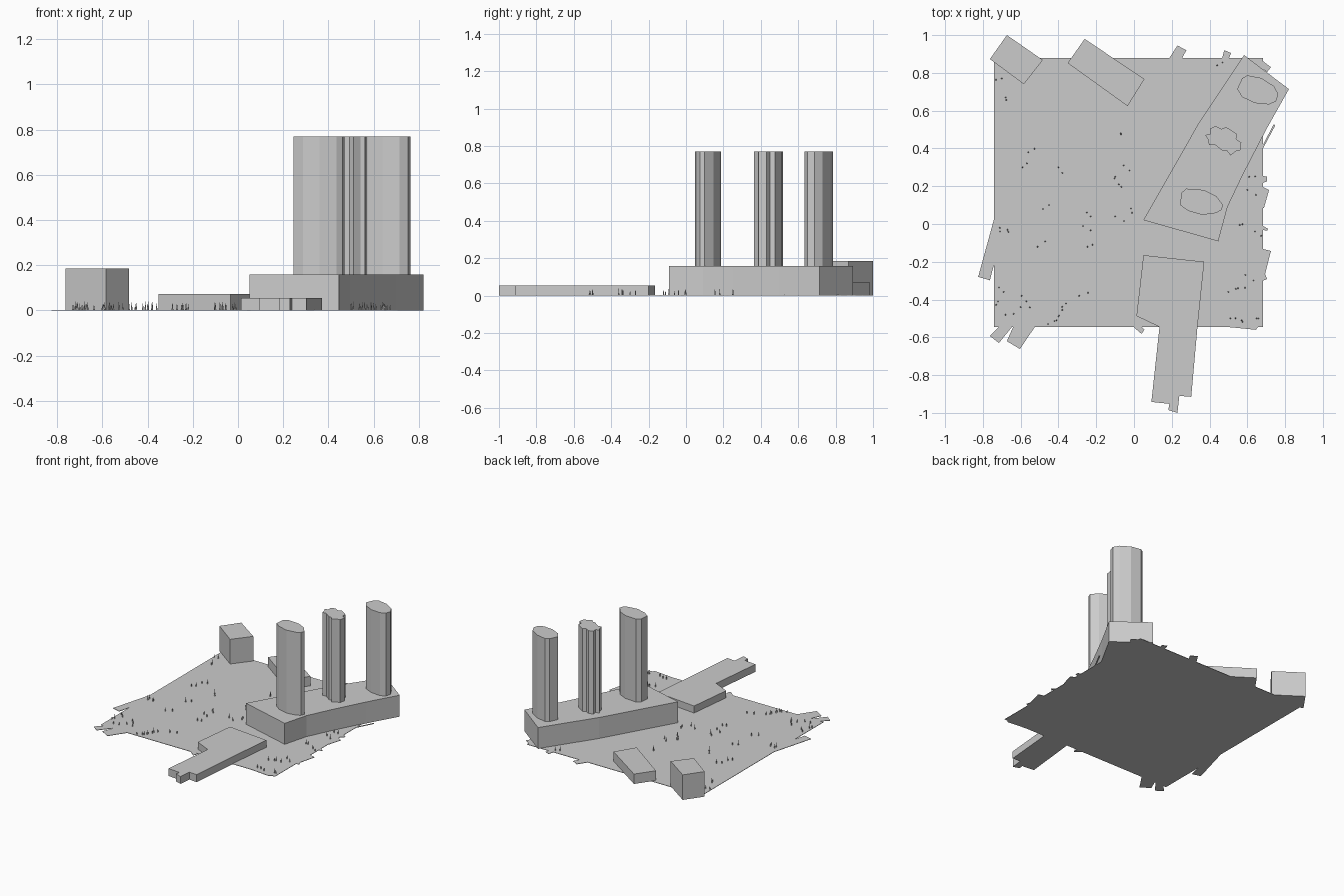
import bpy, bmesh, random
from math import pi, cos, sin
from mathutils import Matrix

random.seed(4)


def finish(name, bm):
    bmesh.ops.recalc_face_normals(bm, faces=bm.faces)
    mesh = bpy.data.meshes.new(name)
    bm.to_mesh(mesh)
    bm.free()
    ob = bpy.data.objects.new(name, mesh)
    bpy.context.collection.objects.link(ob)
    return ob


def prism(name, pts, top, bottom=0.0):
    """Vertical extrusion of a plan outline."""
    bm = bmesh.new()
    face = bm.faces.new([bm.verts.new((x, y, bottom)) for x, y in pts])
    geo = bmesh.ops.extrude_face_region(bm, geom=[face])["geom"]
    for v in geo:
        if isinstance(v, bmesh.types.BMVert):
            v.co.z = top
    return finish(name, bm)


# site plate
T = 0.003
X0, X1, Y0, Y1 = -0.74, 0.683, -0.545, 0.88
prism("site_plate", [(X0, Y0), (X1, Y0), (X1, Y1), (X0, Y1)], T)

# road and path stubs running off the plate edges
stubs = [
    [(X0, 0.03), (-0.825, -0.28), (-0.763, -0.298), (X0, -0.21)],
    [(-0.715, Y0), (-0.763, -0.593), (-0.715, -0.63), (-0.646, Y0)],
    [(-0.64, Y0), (-0.673, -0.62), (-0.604, -0.662), (-0.525, Y0)],
    [(0.188, Y1), (0.23, 0.945), (0.277, 0.92), (0.256, Y1)],
    [(0.467, Y1), (0.478, 0.92), (0.514, 0.905), (0.504, Y1)],
    [(X1, 0.862), (0.725, 0.83), (0.704, 0.804), (X1, 0.82)],
    [(X1, 0.42), (0.741, 0.53), (0.747, 0.52), (X1, 0.40)],
    [(X1, 0.254), (0.705, 0.25), (0.705, 0.227), (X1, 0.217)],
    [(X1, 0.196), (0.715, 0.18), (0.688, 0.085), (X1, 0.085)],
    [(X1, -0.01), (0.71, -0.026), (0.705, -0.035), (X1, -0.032)],
    [(X1, -0.132), (0.725, -0.143), (0.694, -0.265), (0.705, -0.291), (X1, -0.30)],
    [(-0.003, Y0), (0.04, -0.582), (0.055, -0.56), (0.04, Y0)],
    [(0.493, Y0), (0.645, -0.56), (0.657, Y0)],
]
for i, pts in enumerate(stubs):
    prism(f"road_stub_{i}", pts, T)

# podium with its bowed side
PODIUM = 0.158
prism("podium", [(0.583, 0.894), (0.34, 0.53), (0.05, 0.021), (0.446, -0.092),
                 (0.495, 0.09), (0.573, 0.254), (0.70, 0.50), (0.82, 0.714)], PODIUM)

# three towers on the podium
TOWER = 0.77
prism("tower_north", [(0.546, 0.714), (0.573, 0.772), (0.60, 0.787), (0.673, 0.773),
                      (0.741, 0.73), (0.764, 0.688), (0.752, 0.65), (0.715, 0.633),
                      (0.64, 0.64), (0.573, 0.672)], TOWER, PODIUM)
prism("tower_south", [(0.245, 0.10), (0.25, 0.164), (0.277, 0.187), (0.372, 0.18),
                      (0.435, 0.148), (0.472, 0.10), (0.462, 0.074), (0.435, 0.058),
                      (0.361, 0.048), (0.288, 0.069)], TOWER, PODIUM)
prism("tower_middle", [(0.377, 0.471), (0.404, 0.476), (0.402, 0.505), (0.432, 0.518),
                       (0.462, 0.503), (0.488, 0.513), (0.546, 0.476), (0.541, 0.45),
                       (0.568, 0.43), (0.562, 0.388), (0.541, 0.386), (0.51, 0.363),
                       (0.493, 0.387), (0.472, 0.386), (0.43, 0.418), (0.397, 0.418),
                       (0.393, 0.445)], TOWER, PODIUM)

# low surrounding buildings
prism("low_wing", [(0.05, -0.165), (0.372, -0.20), (0.335, -0.555), (0.303, -0.915),
                   (0.24, -0.91), (0.23, -1.0), (0.182, -0.985), (0.187, -0.952),
                   (0.092, -0.942), (0.135, -0.545), (0.013, -0.487)], 0.055)
prism("corner_block", [(-0.673, 1.0), (-0.483, 0.868), (-0.583, 0.74), (-0.763, 0.873)], 0.185)
prism("rear_slab", [(-0.261, 0.98), (0.055, 0.767), (-0.034, 0.624), (-0.351, 0.852)], 0.073)

# slim saplings scattered on the plate, in small groups
spots = [(-0.7, 0.77), (-0.68, 0.67), (-0.56, 0.38), (-0.59, 0.3), (-0.71, -0.02),
         (-0.67, -0.03), (-0.07, 0.48), (-0.055, 0.31), (-0.1, 0.25), (-0.08, 0.21),
         (-0.27, -0.01), (-0.22, -0.11), (-0.51, -0.12), (-0.29, -0.38), (-0.36, -0.42),
         (-0.38, -0.455), (-0.4, -0.49), (-0.41, -0.51), (-0.57, -0.41), (-0.6, -0.44),
         (-0.69, -0.36), (-0.72, -0.41), (-0.68, -0.48), (0.44, 0.84), (0.49, 0.7),
         (0.61, 0.25), (0.6, 0.18), (0.64, -0.04), (0.56, -0.005), (0.59, -0.27),
         (0.55, -0.34), (0.5, -0.36), (0.65, -0.5), (0.51, -0.5), (0.57, -0.51),
         (-0.1, 0.04), (-0.01, 0.06), (-0.23, 0.04), (-0.45, 0.1), (-0.4, 0.3)]
bm = bmesh.new()
for x, y in spots:
    for k in range(2):
        h = random.uniform(0.025, 0.04)
        px = x + k * random.uniform(-0.05, 0.05)
        py = y + k * random.uniform(-0.03, 0.03)
        px = max(X0 + 0.01, min(X1 - 0.01, px))
        bmesh.ops.create_cone(bm, cap_ends=True, segments=5, radius1=0.004, radius2=0.0,
                              depth=h, matrix=Matrix.Translation((px, py, T + h / 2)))
finish("saplings", bm)
